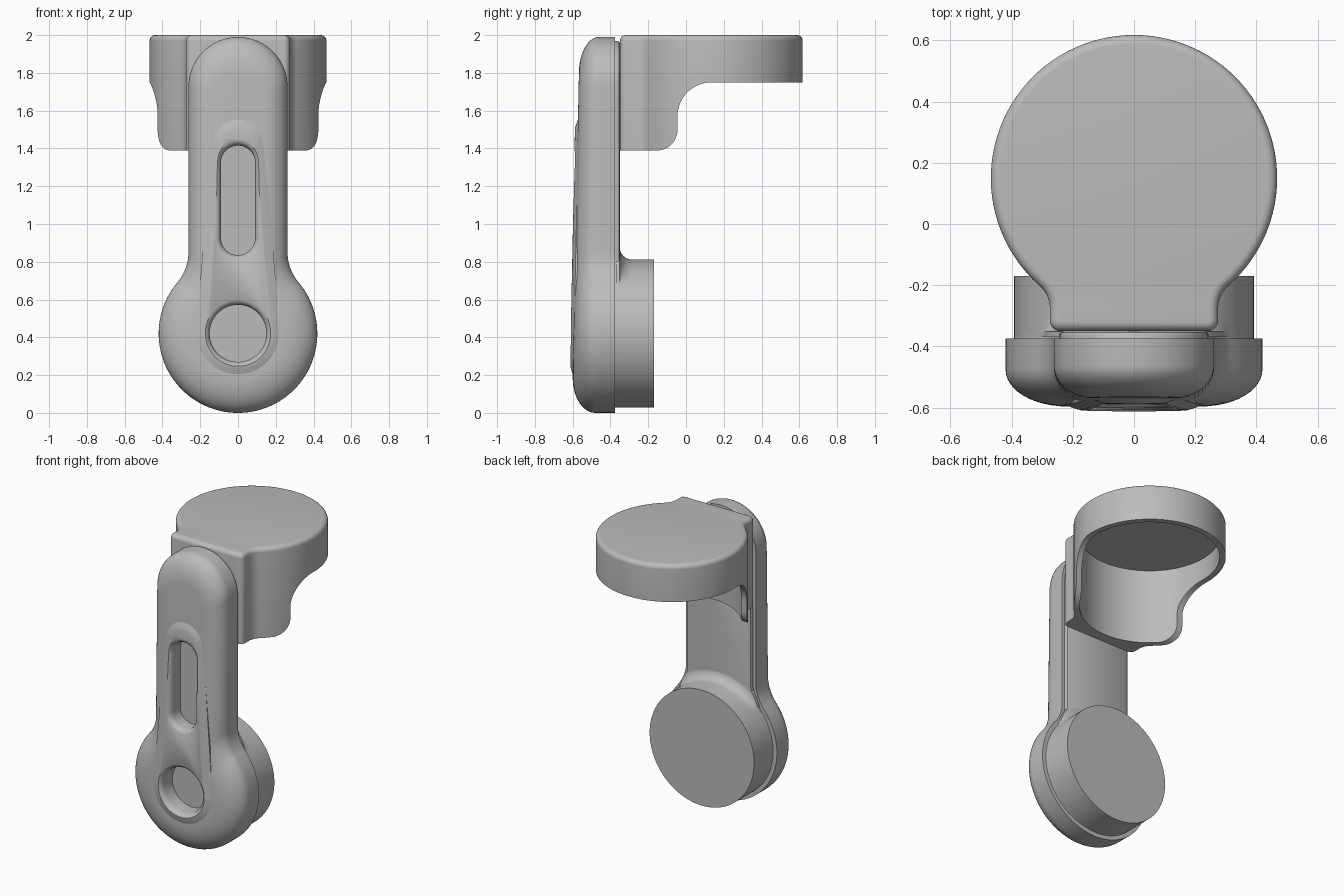
import bpy, bmesh, math
from math import sin, cos, pi, asin, atan2, sqrt, radians

cube = bpy.data.objects.get("Cube")
if cube:
    bpy.data.objects.remove(cube, do_unlink=True)

grey = bpy.data.materials.new("plain grey")
grey.use_nodes = True
grey.diffuse_color = (0.5, 0.5, 0.5, 1)
grey.node_tree.nodes["Principled BSDF"].inputs["Base Color"].default_value = (0.5, 0.5, 0.5, 1)


def arc(cx, cy, rx, a0, a1, n):
    """Points on a circular arc, angles in radians."""
    return [(cx + rx * cos(a0 + (a1 - a0) * i / n), cy + rx * sin(a0 + (a1 - a0) * i / n))
            for i in range(n + 1)]


def mirrored(right):
    """Close a right-hand half outline, whose two ends lie on the axis."""
    return right + [(-x, y) for x, y in right[-2:0:-1]]


def keyhole(R, w, f, tip, k):
    """Disc of radius R at the origin, filleted (f) into a stem of half width w
    that ends at height tip with corner radius k."""
    cx = w + f
    cy = sqrt((R + f) ** 2 - cx ** 2)
    t = atan2(cy, cx)
    right = arc(0, 0, R, -pi / 2, t, 40)
    right += arc(cx, cy, f, t + pi, pi, 12)[1:]
    right += arc(w - k, tip - k, k, 0, pi / 2 * 0.98, 20)
    return mirrored(right + [(0, tip)])


def teardrop(r1, r2, length):
    """Outline around two circles, r1 at the origin and r2 above it."""
    t = asin((r1 - r2) / length)
    right = arc(0, 0, r1, -pi / 2, t, 28) + arc(0, length, r2, t, pi / 2, 20)
    right[0], right[-1] = (0, -r1), (0, length + r2)
    return mirrored(right)


def loft(name, layers):
    """Solid through a list of matching closed loops."""
    bm = bmesh.new()
    rings = [[bm.verts.new(p) for p in ring] for ring in layers]
    n = len(rings[0])
    for a, b in zip(rings, rings[1:]):
        for i in range(n):
            j = (i + 1) % n
            bm.faces.new((a[i], a[j], b[j], b[i]))
    bm.faces.new(rings[0])
    bm.faces.new(rings[-1])
    bmesh.ops.recalc_face_normals(bm, faces=bm.faces)
    mesh = bpy.data.meshes.new(name)
    bm.to_mesh(mesh)
    bm.free()
    mesh.materials.append(grey)
    ob = bpy.data.objects.new(name, mesh)
    bpy.context.collection.objects.link(ob)
    return ob


def activate(ob):
    bpy.ops.object.select_all(action='DESELECT')
    ob.select_set(True)
    bpy.context.view_layer.objects.active = ob


def cut(ob, cutters):
    activate(ob)
    for c in cutters:
        c.hide_render = True
        m = ob.modifiers.new("cut", 'BOOLEAN')
        m.operation, m.solver, m.object = 'DIFFERENCE', 'EXACT', c
        bpy.ops.object.modifier_apply(modifier=m.name)


def smooth(ob):
    activate(ob)
    bpy.ops.object.shade_smooth_by_angle(angle=radians(32))


DISC_Z = 0.42      # height of the lower disc's axis
SEAM = -0.375      # plane between front shell and back plate


def depth(z):
    """Thickness of the front shell, tapering upwards."""
    return 0.229 - 0.0206 * z


# Front shell: keyhole with a broadly rounded, slightly sloping front
layers = []
steps = [(0, 0)] + [(1 - cos(a), 0.46 + 0.54 * sin(a))
                    for a in [pi / 2 * i / 12 for i in range(13)]]
for s, h in steps:
    d = 0.13 * s
    ring = keyhole(0.42 - 1.5 * d, 0.262 - d, 0.25 + d, 1.57 - 1.4 * d, 0.262 - d)
    layers.append([(x, SEAM - h * depth(z + DISC_Z), z + DISC_Z) for x, z in ring])
front_shell = loft("front_shell", layers)

# Raised teardrop panel on the front
layers = []
for d, h in [(0, -0.03), (0, -0.003), (0.012, 0.002), (0.03, 0.008), (0.045, 0.013), (0.06, 0.015)]:
    ring = teardrop(0.222 - d, 0.14 - d, 1.0)
    layers.append([(x, SEAM - depth(z + DISC_Z) - h, z + DISC_Z) for x, z in ring])
raised_panel = loft("raised_panel", layers)


# Round and slotted recesses with softened rims
def recess_cutter(name, z0, r, length):
    layers = []
    for d, h in [(0, None), (0, -0.02), (0.004, -0.005), (0.012, 0.007), (0.026, 0.0155), (0.03, 0.06)]:
        ring = teardrop(r + d, r + d, length)
        layers.append([(x, -0.49 if h is None else SEAM - depth(z + z0) - h, z + z0)
                       for x, z in ring])
    return loft(name, layers)


cutters = [recess_cutter("hole_cutter", DISC_Z, 0.15, 0.002),
           recess_cutter("slot_cutter", 0.925, 0.09, 0.40)]
for part in (front_shell, raised_panel):
    cut(part, cutters)
    smooth(part)

# Back plate, set in slightly from the shell
layers = []
for d, y in [(0, SEAM - 0.01), (0, -0.362), (0.004, -0.354), (0.012, -0.35)]:
    ring = keyhole(0.392 - d, 0.242 - d, 0.25 + d, 1.55 - d, 0.242 - d)
    layers.append([(x, y, z + DISC_Z) for x, z in ring])
smooth(loft("back_plate", layers))

# Rear disc, flaring into the stem at its top
layers = []
flare = [(0.065 * (1 - sin(a)), -0.351 + 0.065 * (1 - cos(a)))
         for a in [pi / 2 * i / 8 for i in range(9)]]
for grow, y in [(0.065, -0.37)] + flare + [(0, -0.17)]:
    ring = []
    for i in range(128):
        a = 2 * pi * i / 128
        off = abs(math.degrees(atan2(sin(a), cos(a))))
        r = 0.392 + grow * min(1, max(0, (50 - off) / 18))
        ring.append((r * sin(a), y, DISC_Z + r * cos(a)))
    layers.append(ring)
smooth(loft("rear_disc", layers))

# Top cup: round cap with a neck towards the stem
CUP_Y = 0.15
layers = []
edge = [(0.03 * (1 - cos(a)), 1.97 + 0.03 * sin(a)) for a in [pi / 2 * i / 6 for i in range(7)]]
for d, z in [(0, 1.39)] + edge:
    ring = keyhole(0.468 - d, 0.275 - d, 0.10 + d, 0.50 - d, max(0.035 - d, 0.004))
    layers.append([(x, CUP_Y - v, z) for x, v in ring])
top_cup = loft("top_cup", layers)

# Hollow underside and swept lower edge of the cup
bore = loft("bore_cutter", [[(x, y + CUP_Y, z) for x, y in arc(0, 0, 0.43, 0, 2 * pi, 96)[:-1]]
                            for z in (1.2, 1.90)])
side = [(0.8, 1.2), (0.8, 1.75)]
side += arc(0.135, 1.57, 0.18, pi / 2, pi, 16)
side += arc(-0.155, 1.499, 0.11, 0, -pi / 2, 12) + [(-0.155, 1.2)]
sweep = loft("sweep_cutter", [[(x, y, z) for y, z in side] for x in (-0.7, 0.7)])
cut(top_cup, [bore, sweep])
smooth(top_cup)

# Remove the cutters
for c in cutters + [bore, sweep]:
    bpy.data.objects.remove(c, do_unlink=True)
